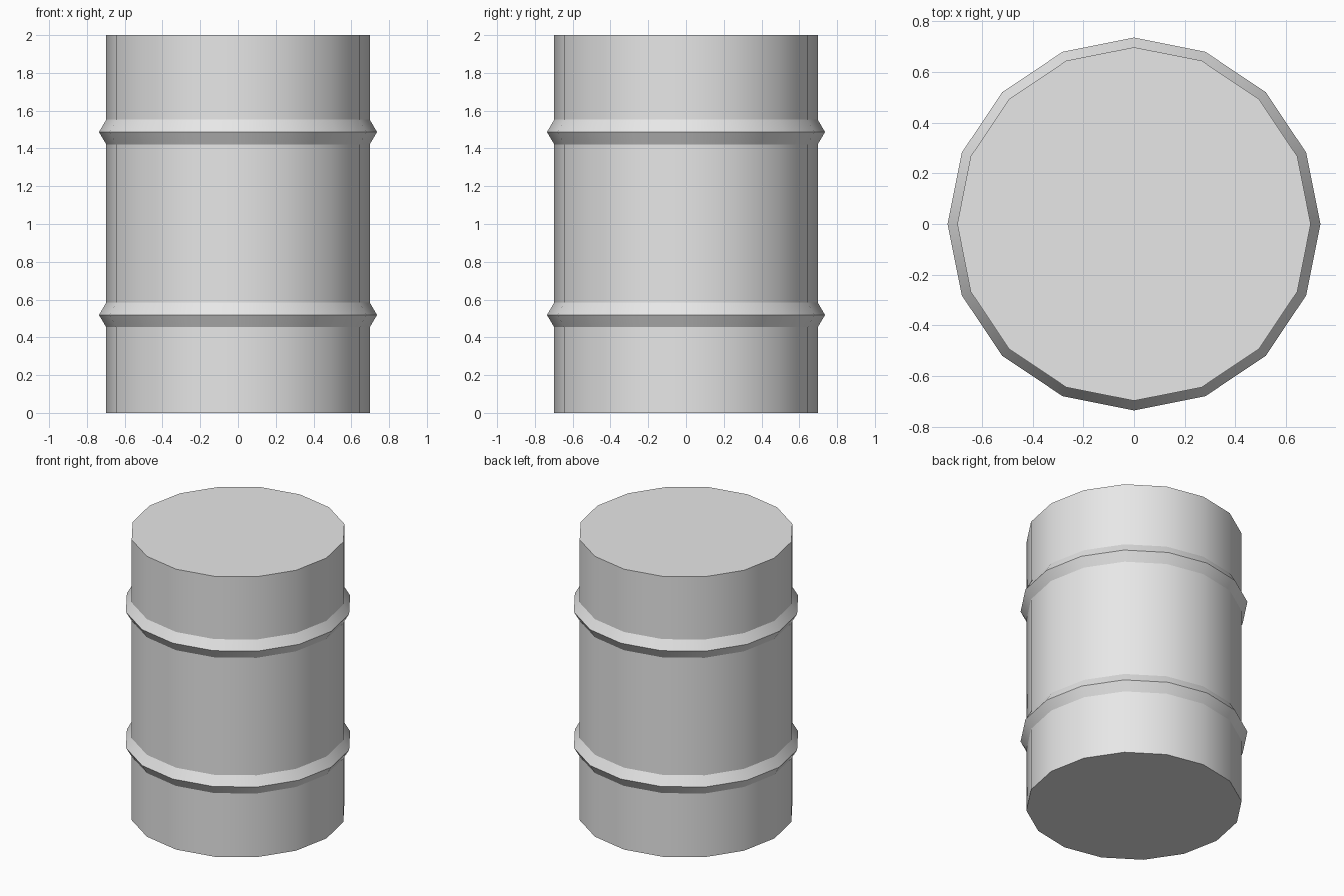
import bpy, bmesh, math

if "Cube" in bpy.data.objects:
    bpy.data.objects.remove(bpy.data.objects["Cube"])

SIDES = 16
R, RING_R = 0.698, 0.736

# Drum outline: radius, height, with two pointed rolling hoops
profile = [(R, 0), (R, 0.454), (RING_R, 0.518), (R, 0.584),
           (R, 1.422), (RING_R, 1.487), (R, 1.552), (R, 2)]

bm = bmesh.new()
rings = [[bm.verts.new((r * math.cos(2 * math.pi * i / SIDES),
                        r * math.sin(2 * math.pi * i / SIDES), z))
          for i in range(SIDES)] for r, z in profile]

# Wall
for a, b in zip(rings, rings[1:]):
    for i in range(SIDES):
        j = (i + 1) % SIDES
        bm.faces.new((a[i], a[j], b[j], b[i]))

# Lid and base
bm.faces.new(rings[-1])
bm.faces.new(rings[0][::-1])

mesh = bpy.data.meshes.new("drum_barrel")
bm.to_mesh(mesh)
bm.free()
drum = bpy.data.objects.new("drum_barrel", mesh)
bpy.context.collection.objects.link(drum)

# Single grey paint
paint = bpy.data.materials.new("light_grey")
paint.diffuse_color = (0.8, 0.8, 0.8, 1)
paint.use_nodes = True
paint.node_tree.nodes["Principled BSDF"].inputs["Base Color"].default_value = paint.diffuse_color
mesh.materials.append(paint)

# Round wall shading, crisp hoops and rims
bpy.context.view_layer.objects.active = drum
drum.select_set(True)
bpy.ops.object.shade_smooth_by_angle(angle=math.radians(25))
